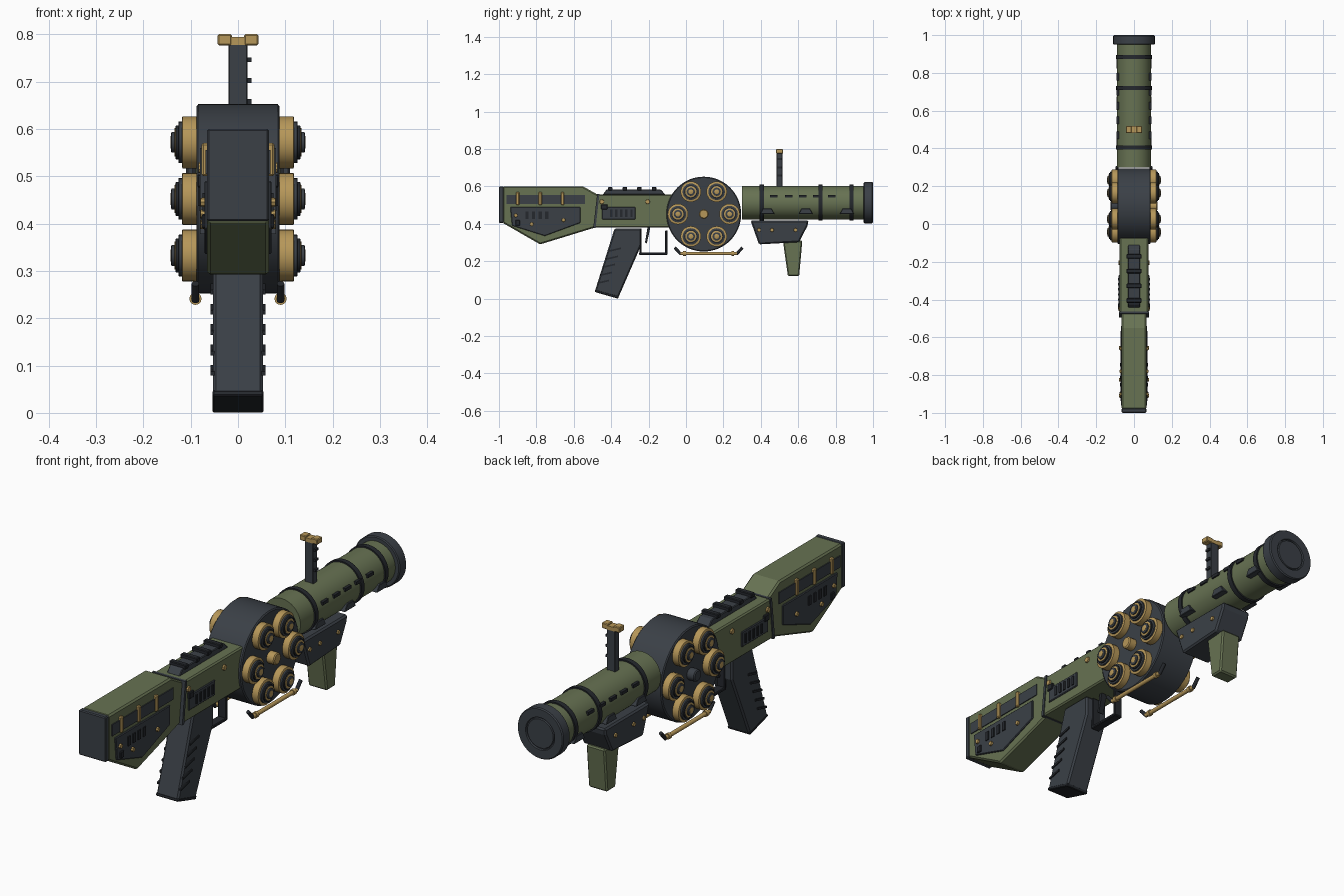
import bpy, bmesh, math
from mathutils import Vector, Matrix


def material(name, rgb):
    m = bpy.data.materials.new(name)
    m.diffuse_color = (*rgb, 1)
    return m


GREEN = material("olive green", (0.135, 0.168, 0.085))
DARK = material("gunmetal", (0.043, 0.051, 0.062))
BLACK = material("dark steel", (0.018, 0.021, 0.026))
BRASS = material("brass", (0.47, 0.31, 0.10))


def finish(name, bm, mat, bevel=0.0, smooth=False):
    bmesh.ops.recalc_face_normals(bm, faces=bm.faces)
    me = bpy.data.meshes.new(name)
    bm.to_mesh(me)
    bm.free()
    me.materials.append(mat)
    ob = bpy.data.objects.new(name, me)
    bpy.context.collection.objects.link(ob)
    if bevel:
        b = ob.modifiers.new("bevel", "BEVEL")
        b.width, b.segments, b.limit_method = bevel, 1, 'ANGLE'
    if smooth:
        bpy.context.view_layer.objects.active = ob
        ob.select_set(True)
        bpy.ops.object.shade_smooth_by_angle(angle=math.radians(35))
        ob.select_set(False)
    return ob


def slab(name, pts, x0, x1, mat, bevel=0.0):
    """Side profile of (y, z) points extruded from x0 to x1."""
    bm = bmesh.new()
    a = [bm.verts.new((x0, y, z)) for y, z in pts]
    b = [bm.verts.new((x1, y, z)) for y, z in pts]
    bm.faces.new(a)
    bm.faces.new(b)
    for i in range(len(pts)):
        j = (i + 1) % len(pts)
        bm.faces.new((a[i], a[j], b[j], b[i]))
    return finish(name, bm, mat, bevel)


def box(name, x0, x1, y0, y1, z0, z1, mat, bevel=0.0):
    return slab(name, [(y0, z0), (y1, z0), (y1, z1), (y0, z1)], x0, x1, mat, bevel)


def side_plate(name, pts, x0, x1, mat, bevel=0.0):
    """Same slab on the right and the left."""
    for s, side in ((1, "right"), (-1, "left")):
        slab(name + "_" + side, pts, s * x0, s * x1, mat, bevel)


def side_box(name, x0, x1, y, z, w, h, mat, bevel=0.0, lean=0.0):
    w, h = w / 2, h / 2
    side_plate(name, [(y - w, z - h - lean), (y + w, z - h + lean),
                      (y + w, z + h + lean), (y - w, z + h - lean)], x0, x1, mat, bevel)


def lathe(name, origin, axis, prof, mat, n=40):
    """Revolve (distance, radius) points about an axis; ends are capped."""
    bm = bmesh.new()
    rot = Vector((0, 0, 1)).rotation_difference(Vector(axis)).to_matrix().to_4x4()
    m = Matrix.Translation(origin) @ rot
    rings = [[bm.verts.new(m @ Vector((r * math.cos(2 * math.pi * k / n),
                                       r * math.sin(2 * math.pi * k / n), d)))
              for k in range(n)] for d, r in prof]
    bm.faces.new(rings[0])
    bm.faces.new(rings[-1])
    for a, b in zip(rings, rings[1:]):
        for k in range(n):
            bm.faces.new((a[k], a[(k + 1) % n], b[(k + 1) % n], b[k]))
    return finish(name, bm, mat, smooth=True)


def rod(name, p, q, r, mat, n=12):
    d = Vector(q) - Vector(p)
    return lathe(name, p, d.normalized(), [(0, r), (d.length, r)], mat, n)


# Stock with butt pad
slab("stock", [(-0.98, 0.6), (-0.55, 0.6), (-0.47, 0.555), (-0.47, 0.385), (-0.78, 0.29),
               (-0.98, 0.405)], -0.065, 0.065, GREEN, 0.007)
box("butt_pad", -0.065, 0.065, -1, -0.975, 0.405, 0.6, DARK, 0.004)
side_box("stock_strip", 0.06, 0.069, -0.75, 0.53, 0.42, 0.05, DARK)
for y in (-0.9, -0.78, -0.66):
    side_box("stock_loop", 0.06, 0.077, y, 0.535, 0.018, 0.07, BRASS, 0.004)
side_plate("stock_panel", [(-0.94, 0.49), (-0.565, 0.49), (-0.565, 0.405), (-0.755, 0.335),
                           (-0.93, 0.39)], 0.06, 0.071, DARK, 0.003)
for y in (-0.85, -0.815, -0.78, -0.745):
    side_box("stock_slot", 0.065, 0.075, y, 0.445, 0.018, 0.04, BLACK)
side_box("stock_catch", 0.06, 0.077, -0.9, 0.405, 0.025, 0.03, BLACK, 0.003)
for s in (1, -1):
    for y, z in ((-0.91, 0.445), (-0.825, 0.398), (-0.655, 0.42)):
        lathe("stock_rivet", (s * 0.06, y, z), (s, 0, 0), [(0, 0.012), (0.019, 0.009)], BRASS, 8)

# Receiver, side grille and top rail
slab("receiver", [(-0.47, 0.558), (-0.07, 0.558), (-0.07, 0.38), (-0.495, 0.38)],
     -0.076, 0.076, GREEN, 0.006)
slab("receiver_joint", [(-0.475, 0.56), (-0.463, 0.56), (-0.483, 0.378), (-0.496, 0.378)],
     -0.08, 0.08, DARK)
side_box("grille_panel", 0.07, 0.081, -0.36, 0.457, 0.18, 0.066, DARK, 0.003)
for i in range(5):
    side_box("grille_bar", 0.075, 0.085, -0.4 + i * 0.027, 0.457, 0.012, 0.04, BLACK)
side_box("grille_latch", 0.07, 0.086, -0.437, 0.49, 0.034, 0.028, BLACK, 0.003)
for s in (1, -1):
    for y in (-0.45, -0.205):
        lathe("receiver_rivet", (s * 0.07, y, 0.518), (s, 0, 0), [(0, 0.014), (0.013, 0.011)], BRASS, 10)
slab("top_rail", [(-0.445, 0.556), (-0.11, 0.556), (-0.135, 0.583), (-0.425, 0.583)],
     -0.031, 0.031, DARK, 0.003)
for i in range(4):
    y = -0.405 + i * 0.078
    box("rail_tooth", -0.04, 0.04, y - 0.012, y + 0.012, 0.578, 0.597, BLACK, 0.003)

# Pistol grip with ribs
slab("grip", [(-0.382, 0.375), (-0.24, 0.375), (-0.24, 0.285), (-0.362, 0.005), (-0.487, 0.04)],
     -0.053, 0.053, DARK, 0.007)
slab("grip_base", [(-0.484, 0.048), (-0.358, 0.014), (-0.364, 0.0), (-0.489, 0.036)],
     -0.054, 0.054, BLACK, 0.003)
for i in range(5):
    side_box("grip_rib", 0.05, 0.058, -0.378 - i * 0.016, 0.262 - i * 0.043, 0.06, 0.009,
             BLACK, lean=0.007)

# Trigger and guard
box("guard_bottom", -0.02, 0.02, -0.25, -0.1, 0.233, 0.246, BLACK, 0.003)
box("guard_front", -0.02, 0.02, -0.111, -0.099, 0.235, 0.365, BLACK, 0.003)
box("guard_back", -0.02, 0.02, -0.249, -0.237, 0.235, 0.375, BLACK, 0.003)
slab("trigger", [(-0.205, 0.385), (-0.19, 0.385), (-0.198, 0.345), (-0.21, 0.295), (-0.219, 0.3)],
     -0.012, 0.012, BLACK)

# Revolving drum
CY, CZ = 0.095, 0.452
lathe("drum", (0, CY, CZ), (1, 0, 0), [(-0.088, 0.195), (-0.084, 0.2), (0.084, 0.2), (0.088, 0.195)],
      DARK, 64)
lathe("drum_hub_right", (0.08, CY, CZ), (1, 0, 0), [(0, 0.026), (0.04, 0.026), (0.044, 0.021)], BRASS, 12)
lathe("drum_hub_left", (-0.08, CY, CZ), (-1, 0, 0), [(0, 0.026), (0.04, 0.026), (0.044, 0.021)], DARK, 12)
SHELL = (("case", 0.085, 0.118, 0.055, BRASS), ("collar", 0.118, 0.126, 0.044, DARK),
         ("step", 0.126, 0.132, 0.036, BLACK), ("ring", 0.132, 0.1345, 0.030, BRASS),
         ("cap", 0.1345, 0.141, 0.022, DARK), ("primer", 0.141, 0.143, 0.013, BRASS))
for s in (1, -1):
    for k in range(6):
        a = k * math.pi / 3
        c = (0, CY + 0.138 * math.cos(a), CZ + 0.138 * math.sin(a))
        for part, x0, x1, r, mat in SHELL:
            lathe("shell_" + part, c, (s, 0, 0), [(x0, r), (x1 - 0.001, r), (x1, r - 0.002)], mat, 28)

# Side rods under the drum
for s in (1, -1):
    x = s * 0.09
    rod("side_rod", (x, -0.03, 0.241), (x, 0.272, 0.241), 0.009, BRASS)
    for y, d in ((-0.03, -1), (0.272, 1)):
        rod("rod_collar", (x, y - d * 0.03, 0.241), (x, y - d * 0.015, 0.241), 0.013, BRASS)
        rod("rod_end", (x, y - d * 0.003, 0.237), (x, y + d * 0.03, 0.273), 0.008, BLACK)

# Barrel with bands and muzzle
BZ = 0.513
lathe("barrel", (0, 0, BZ), (0, 1, 0), [(0.3, 0.09), (0.96, 0.09)], GREEN, 48)
for y in (0.405, 0.72, 0.885):
    lathe("barrel_band", (0, y, BZ), (0, 1, 0), [(-0.011, 0.088), (-0.011, 0.096), (0.011, 0.096),
                                                 (0.011, 0.088)], BLACK, 48)
lathe("muzzle", (0, 0, BZ), (0, 1, 0), [(0.95, 0.106), (0.954, 0.11), (0.995, 0.11), (1.0, 0.106),
      (1.0, 0.07), (0.993, 0.068), (0.993, 0.064), (0.999, 0.062)], DARK, 48)
for y in (0.47, 0.55, 0.625, 0.7, 0.78):
    side_box("barrel_slot", 0.078, 0.092, y, 0.547, 0.04, 0.014, BLACK)
for y in (0.435, 0.64, 0.86):
    side_plate("barrel_clip", [(y - 0.038, 0.452), (y + 0.038, 0.452), (y + 0.022, 0.482),
                               (y - 0.022, 0.482)], 0.06, 0.092, DARK, 0.002)

# Sight post with brass head
box("sight_post", -0.02, 0.02, 0.485, 0.516, 0.595, 0.792, DARK, 0.002)
side_box("sight_head", 0.013, 0.043, 0.5, 0.788, 0.036, 0.024, BRASS, 0.003)
box("sight_bridge", -0.02, 0.02, 0.483, 0.518, 0.777, 0.794, BRASS)
for z in (0.658, 0.702, 0.746):
    box("sight_notch", 0.018, 0.028, 0.49, 0.512, z - 0.005, z + 0.005, BLACK)

# Fore-end mount and foregrip
slab("foregrip_mount", [(0.345, 0.418), (0.655, 0.418), (0.65, 0.39), (0.605, 0.302), (0.39, 0.29)],
     -0.07, 0.07, DARK, 0.007)
for s in (1, -1):
    for y in (0.39, 0.46, 0.585):
        lathe("mount_rivet", (s * 0.065, y, 0.367), (s, 0, 0), [(0, 0.011), (0.011, 0.009)], BRASS, 8)
slab("foregrip", [(0.518, 0.31), (0.622, 0.31), (0.605, 0.12), (0.545, 0.12)],
     -0.045, 0.045, GREEN, 0.006)
